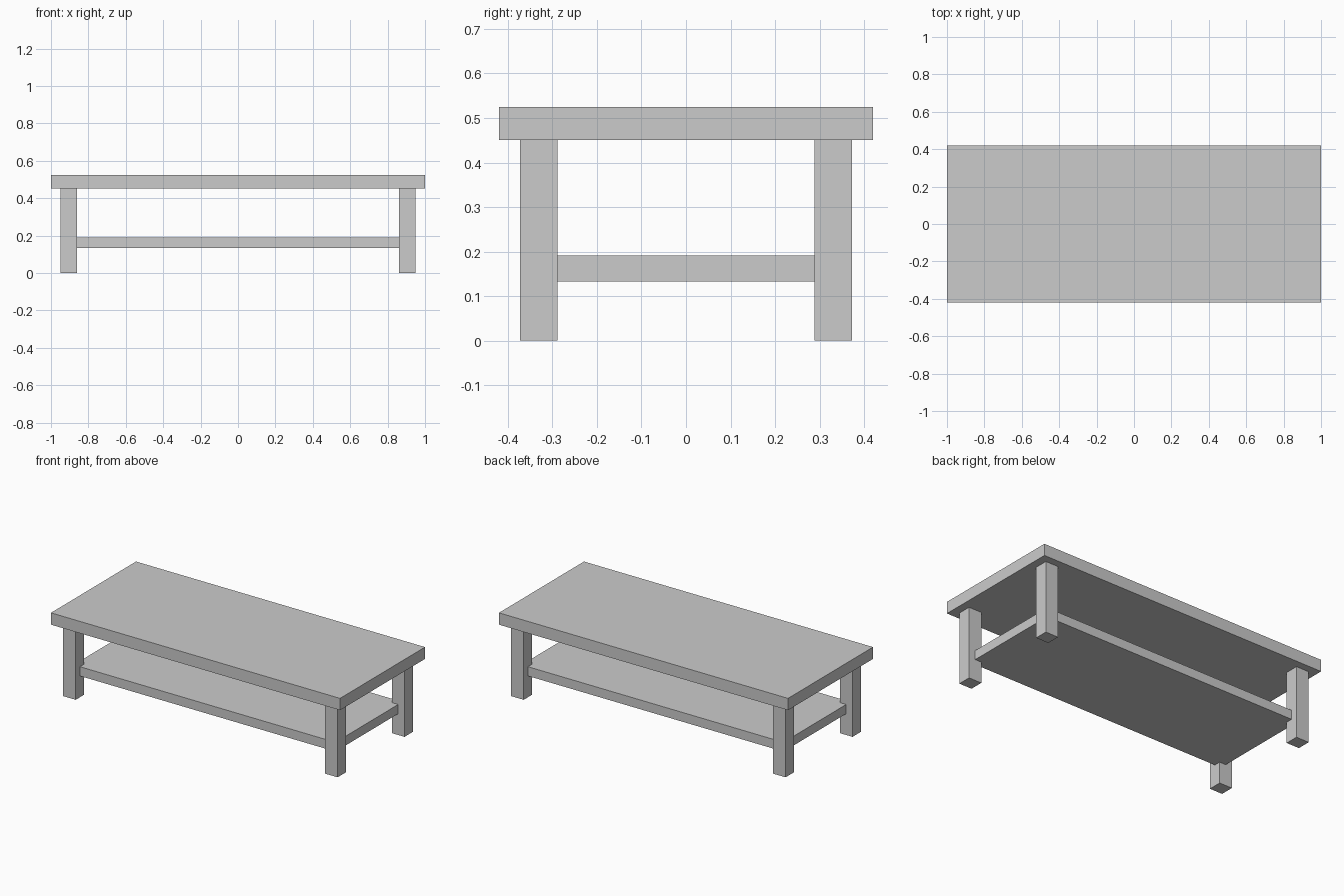
import bpy

if "Cube" in bpy.data.objects:
    bpy.data.objects.remove(bpy.data.objects["Cube"])


def box(name, center, size):
    bpy.ops.mesh.primitive_cube_add(size=1, location=center)
    ob = bpy.context.object
    ob.name = name
    ob.scale = size
    bpy.ops.object.transform_apply(location=False, rotation=False, scale=True)
    return ob


TOP_Z, TOP_T = 0.451, 0.074
LEG_X, LEG_Y = 0.906, 0.331

# Tabletop slab
box("tabletop", (0, 0, TOP_Z + TOP_T / 2), (2.0, 0.84, TOP_T))

# Lower shelf, its corners let into the middle of each leg
box("lower_shelf", (0, 0, 0.162), (2 * LEG_X, 2 * LEG_Y, 0.058))

# Four square legs
for sx, side in ((-1, "left"), (1, "right")):
    for sy, end in ((-1, "front"), (1, "back")):
        box(f"{end}_{side}_leg", (sx * LEG_X, sy * LEG_Y, TOP_Z / 2),
            (0.088, 0.084, TOP_Z))
